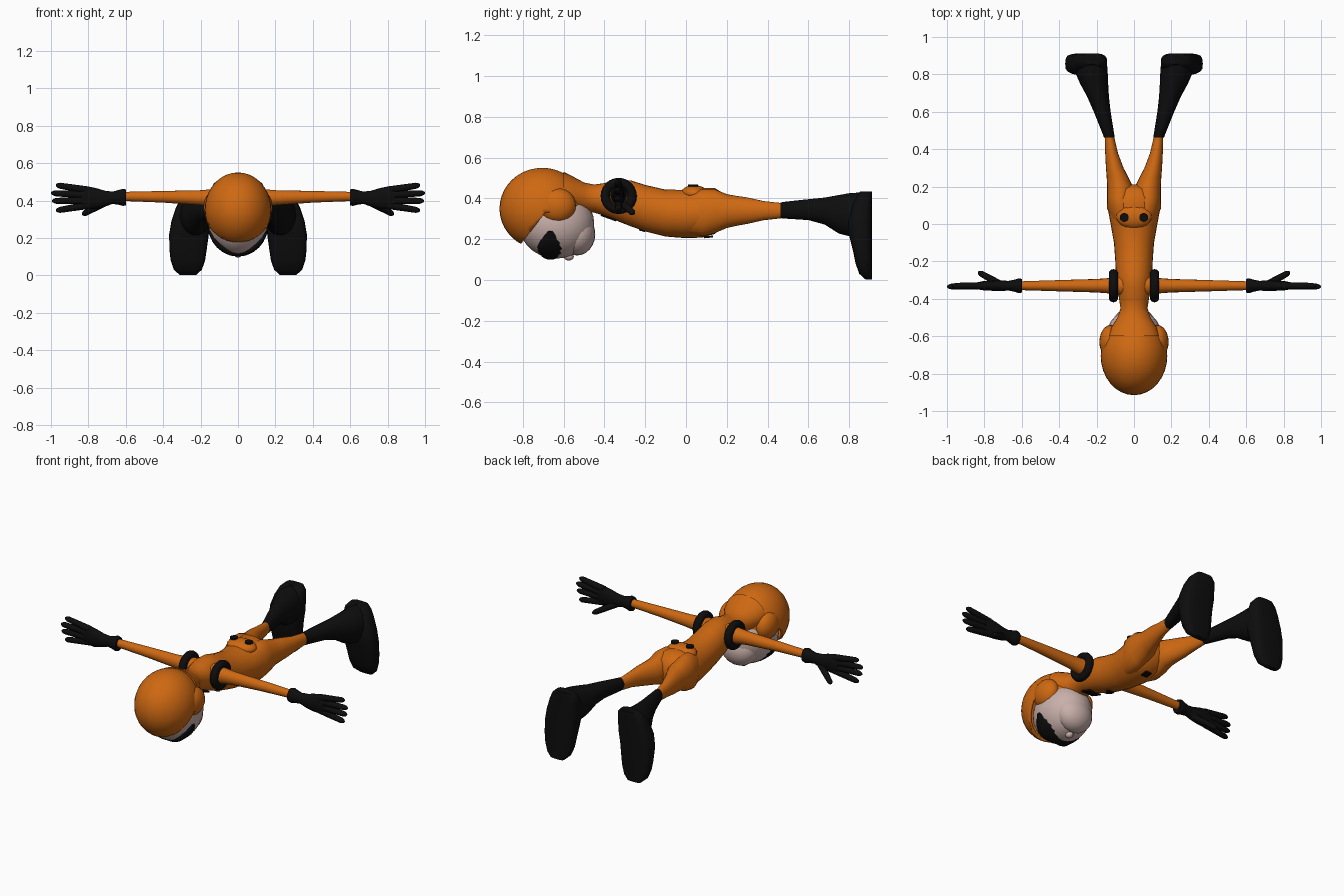
import bpy, bmesh, math
from mathutils import Vector, Matrix

if "Cube" in bpy.data.objects:
    bpy.data.objects.remove(bpy.data.objects["Cube"])


def material(name, rgb):
    m = bpy.data.materials.new(name)
    m.diffuse_color = (*rgb, 1)
    m.use_nodes = True
    m.node_tree.nodes["Principled BSDF"].inputs["Base Color"].default_value = m.diffuse_color
    return m


ORANGE = material("orange suit", (0.62, 0.14, 0.006))
BLACK = material("black rubber", (0.004, 0.004, 0.004))
PALE = material("pale face", (0.58, 0.43, 0.40))


def finish(name, bm, mat, angle=50):
    bmesh.ops.recalc_face_normals(bm, faces=bm.faces)
    me = bpy.data.meshes.new(name)
    bm.to_mesh(me)
    bm.free()
    me.materials.append(mat)
    ob = bpy.data.objects.new(name, me)
    bpy.context.collection.objects.link(ob)
    bpy.ops.object.select_all(action='DESELECT')
    ob.select_set(True)
    bpy.context.view_layer.objects.active = ob
    bpy.ops.object.shade_smooth_by_angle(angle=math.radians(angle))
    return ob


def loft(name, rings, mat, n=20, power=1.0):
    """rings: (centre, u half-axis, v half-axis); power < 1 gives boxier sections"""
    bm = bmesh.new()
    loops = []
    for c, u, v in rings:
        c, u, v = Vector(c), Vector(u), Vector(v)
        loop = []
        for i in range(n):
            a = 2 * math.pi * i / n
            p, q = [math.copysign(abs(f) ** power, f) for f in (math.cos(a), math.sin(a))]
            loop.append(bm.verts.new(c + u * p + v * q))
        loops.append(loop)
    for a, b in zip(loops, loops[1:]):
        for i in range(n):
            j = (i + 1) % n
            bm.faces.new((a[i], a[j], b[j], b[i]))
    bm.faces.new(loops[0])
    bm.faces.new(loops[-1])
    return finish(name, bm, mat)


def ball(name, centre, radii, mat, seg=24):
    bm = bmesh.new()
    bmesh.ops.create_uvsphere(bm, u_segments=seg, v_segments=seg // 2, radius=1)
    bm.transform(Matrix.Translation(centre) @ Matrix.Diagonal((*radii, 1)))
    return finish(name, bm, mat)


def disc(name, centre, r, depth, mat, seg=16):
    bm = bmesh.new()
    bmesh.ops.create_cone(bm, cap_ends=True, segments=seg, radius1=r, radius2=r, depth=depth)
    bm.transform(Matrix.Translation(centre))
    return finish(name, bm, mat, 30)


def along_y(rows):
    return [((x, y, z), (rx, 0, 0), (0, 0, rz)) for y, x, z, rx, rz in rows]


# Torso with neck: y, half width, bottom, top
torso = [(-.60, .135, .33, .53), (-.55, .12, .33, .505), (-.50, .088, .33, .478),
         (-.45, .072, .33, .468), (-.40, .08, .315, .475), (-.34, .09, .29, .493),
         (-.27, .097, .263, .488), (-.20, .10, .238, .466), (-.10, .107, .213, .443),
         (0, .125, .205, .442), (.08, .14, .208, .452), (.14, .14, .225, .452),
         (.19, .10, .27, .42), (.21, .04, .31, .37)]
loft("torso", along_y([(y, 0, (b + t) / 2, w, (t - b) / 2) for y, w, b, t in torso]), ORANGE, 28)

# Hood shell, opened around the face
bm = bmesh.new()
bmesh.ops.create_uvsphere(bm, u_segments=32, v_segments=20, radius=1)
bm.transform(Matrix.Translation((0, -.705, .35)) @ Matrix.Diagonal((.178, .21, .2, 1)))
slope = Vector((0, .18, -.14)).normalized()
edge = Vector((0, -.83, .15))
for co, no in ((edge, slope), (Vector((0, 0, .33)), Vector((0, 0, 1)))):
    bmesh.ops.bisect_plane(bm, geom=bm.verts[:] + bm.edges[:] + bm.faces[:],
                           plane_co=co, plane_no=no)
opening = [f for f in bm.faces if f.calc_center_median().z < .33
           and (f.calc_center_median() - edge).dot(slope) > 0]
bmesh.ops.delete(bm, geom=opening, context='FACES')
hood = finish("hood", bm, ORANGE)
rim = hood.modifiers.new("thickness", 'SOLIDIFY')
rim.thickness = .015

# Face, jaw and nose
ball("face", (0, -.635, .275), (.158, .185, .17), PALE, 28)
ball("jaw", (0, -.535, .225), (.115, .09, .105), PALE)
ball("nose", (0, -.575, .115), (.022, .025, .02), PALE, 12)

# Goggles wrapped around the face
band = []
for deg, w in ((78, .012), (68, .033), (56, .052), (44, .063), (30, .06), (15, .045), (0, .035)):
    band.append((deg, w))
band = [(-d, w) for d, w in band] + band[-2::-1]
rings = []
for deg, w in band:
    a = math.radians(deg)
    out = Vector((math.sin(a), 0, -math.cos(a)))
    rings.append(((.143 * out.x, -.665, .275 + .155 * out.z), (0, w, 0), out * .02))
loft("goggles", rings, BLACK, 12, .7)

# Back pouch, belly buckle and collar strip
ball("back_pouch", (0, .04, .425), (.095, .065, .04), ORANGE)
for name, y, z, sx, sy, tilt in (("belly_buckle", .11, .211, .04, .045, .1),
                                 ("collar_strip", -.38, .305, .08, .08, -.35),
                                 ("chest_tab", -.215, .243, .03, .03, -.32)):
    bm = bmesh.new()
    bmesh.ops.create_cube(bm, size=1)
    bm.transform(Matrix.Translation((0, y, z)) @ Matrix.Rotation(tilt, 4, 'X')
                 @ Matrix.Diagonal((sx, sy, .009, 1)))
    finish(name, bm, BLACK, 30)

for s, side in ((1, "right"), (-1, "left")):
    # Padded ear lobe of the hood and button on the pouch
    ball(side + "_ear_lobe", (s * .125, -.63, .365), (.06, .09, .085), ORANGE)
    disc(side + "_pouch_button", (s * .052, .035, .464), .024, .009, BLACK)

    # Shoulder ring
    rows = []
    bm = bmesh.new()
    for i in range(24):
        a = 2 * math.pi * i / 24
        d = Vector((0, math.cos(a), math.sin(a)))
        rows.append([bm.verts.new(Vector((s * .11, -.33, .412)) + d * (.066 + .023 * math.cos(b))
                     + Vector((.025 * math.sin(b), 0, 0)))
                     for b in [2 * math.pi * k / 10 for k in range(10)]])
    for i in range(24):
        p, q = rows[i], rows[(i + 1) % 24]
        for k in range(10):
            m = (k + 1) % 10
            bm.faces.new((p[k], p[m], q[m], q[k]))
    finish(side + "_shoulder_ring", bm, BLACK)

    # Arm and glove: x, y half size, z half size, z centre
    def along_x(data):
        return [((s * x, -.33, z), (0, ry, 0), (0, 0, rz)) for x, ry, rz, z in data]
    loft(side + "_arm", along_x([(.05, .06, .06, .41), (.12, .042, .05, .412), (.2, .036, .04, .415),
                                 (.4, .03, .031, .42), (.62, .023, .024, .422)]), ORANGE, 16)
    loft(side + "_glove", along_x([(.598, .036, .042, .417), (.615, .04, .046, .417),
                                   (.635, .033, .04, .417), (.67, .026, .033, .415),
                                   (.71, .028, .042, .41), (.76, .027, .055, .412),
                                   (.81, .024, .062, .415), (.84, .018, .055, .415)]), BLACK, 16)

    # Fingers and thumb
    digits = [((.80, -.33, .455), (.97, -.33, .482)), ((.81, -.33, .43), (.995, -.335, .44)),
              ((.81, -.33, .40), (.99, -.335, .398)), ((.80, -.33, .375), (.97, -.33, .347)),
              ((.71, -.325, .39), (.83, -.258, .326))]
    for k, (p, q) in enumerate(digits):
        p, q = [Vector((s * v[0], v[1], v[2])) for v in (p, q)]
        d = (q - p).normalized()
        u = d.cross(Vector((0, 1, 0))).normalized()
        v = d.cross(u)
        loft(f"{side}_{'thumb' if k == 4 else 'finger_%d' % (k + 1)}",
             [(p.lerp(q, t), u * r, v * r) for t, r in
              ((0, .02), (.5, .018), (.9, .016), (.98, .011), (1.02, .005))], BLACK, 10)

    # Leg, tapering into the boot: y, x, z, half width, half height
    loft(side + "_leg", along_y([(.0, s * .05, .325, .06, .10), (.08, s * .07, .33, .073, .115),
                                 (.14, s * .074, .337, .071, .108), (.2, s * .075, .338, .069, .083),
                                 (.25, s * .088, .339, .058, .073), (.3, s * .103, .34, .047, .065),
                                 (.38, s * .12, .34, .034, .047), (.48, s * .133, .34, .024, .036)]),
         ORANGE, 20)
    loft(side + "_boot_shaft", along_y([(.463, s * .133, .342, .028, .038),
                                        (.475, s * .135, .342, .03, .041),
                                        (.6, s * .17, .345, .045, .052),
                                        (.68, s * .192, .338, .058, .067),
                                        (.75, s * .213, .322, .075, .096),
                                        (.80, s * .225, .32, .085, .107),
                                        (.87, s * .228, .325, .083, .107)]), BLACK, 18)

    # Foot: z, x centre, half width, instep y
    foot = [(.003, .268, .045, .88), (.03, .268, .075, .85), (.08, .268, .092, .832),
            (.14, .267, .1, .82), (.22, .262, .106, .80), (.29, .25, .106, .795),
            (.36, .238, .095, .81), (.41, .228, .08, .835), (.435, .225, .055, .855)]
    loft(side + "_foot", [((s * x, (y + .912) / 2, z), (w, 0, 0), (0, (.912 - y) / 2, 0))
                          for z, x, w, y in foot], BLACK, 20, .6)
